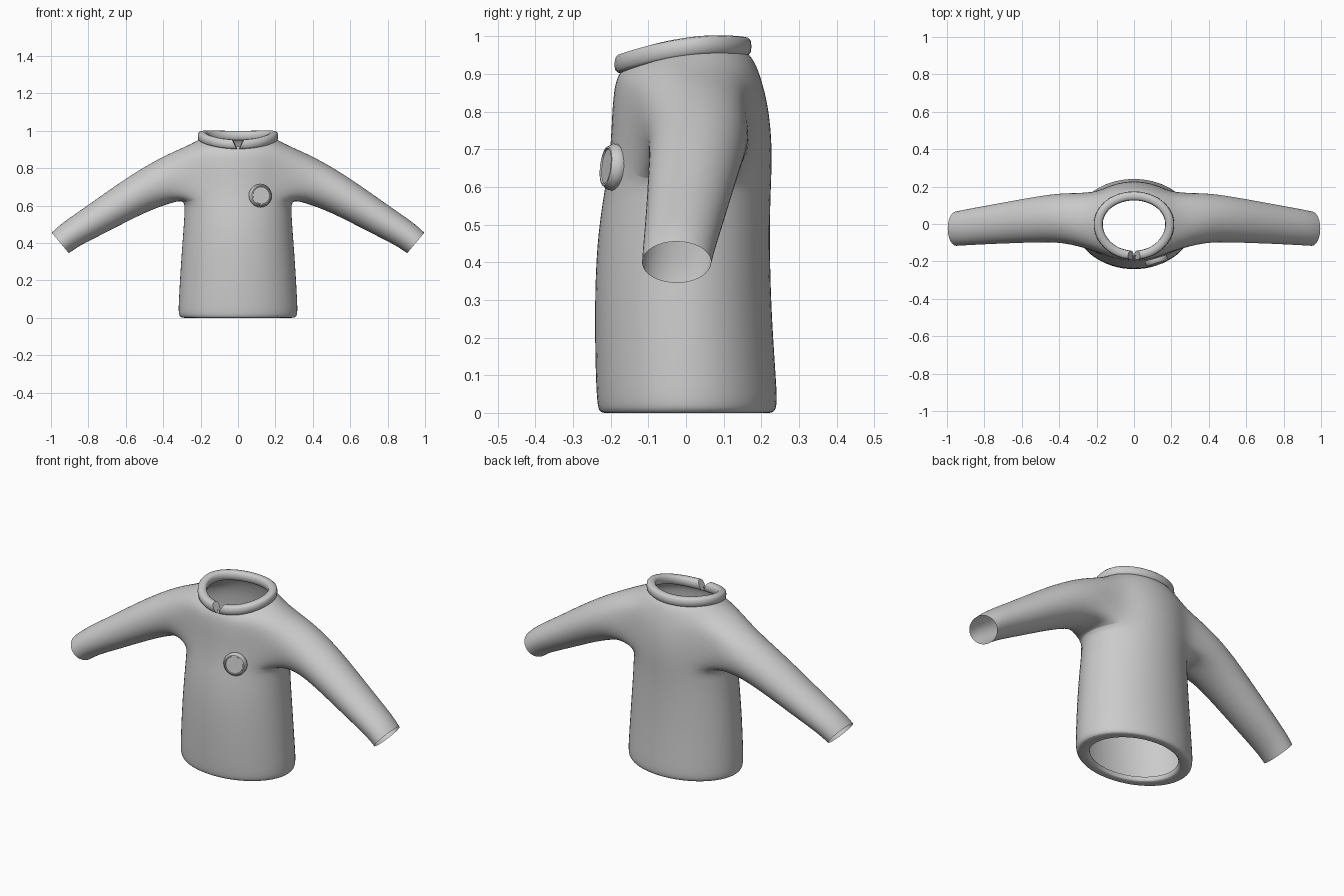
import bpy, bmesh, math
from mathutils import Vector

if "Cube" in bpy.data.objects:
    bpy.data.objects.remove(bpy.data.objects["Cube"])

wool = bpy.data.materials.new("grey wool")
wool.diffuse_color = (0.6, 0.6, 0.6, 1)
wool.use_nodes = True
wool.node_tree.nodes["Principled BSDF"].inputs["Base Color"].default_value = wool.diffuse_color


def finish(name, bm, levels=0, angle=40):
    """Turn a bmesh into a smooth-shaded object."""
    bmesh.ops.recalc_face_normals(bm, faces=bm.faces)
    mesh = bpy.data.meshes.new(name)
    bm.to_mesh(mesh)
    bm.free()
    mesh.materials.append(wool)
    ob = bpy.data.objects.new(name, mesh)
    bpy.context.collection.objects.link(ob)
    if levels:
        ob.modifiers.new("smooth", 'SUBSURF').levels = levels
        ob.modifiers["smooth"].render_levels = levels
    bpy.ops.object.select_all(action='DESELECT')
    ob.select_set(True)
    bpy.context.view_layer.objects.active = ob
    bpy.ops.object.shade_smooth_by_angle(angle=math.radians(angle))
    return ob


def bridge(bm, a, b, closed=True):
    """Quads between two equally long loops of vertices."""
    n = len(a)
    for i in range(n if closed else n - 1):
        j = (i + 1) % n
        bm.faces.new((a[i], a[j], b[j], b[i]))


def oval(t, hx, front, back):
    s = math.sin(t)
    return hx * math.cos(t), s * (back if s > 0 else front)


# Pullover body: rings from the folded hem to the neck
# (height, half width, front depth, back depth, tilt, raise at the sides)
RINGS = [
    (0.025, 0.24, 0.185, 0.185, 0, 0),
    (0.0, 0.245, 0.185, 0.19, 0, 0),
    (0.0, 0.28, 0.21, 0.215, 0, 0),
    (0.0, 0.31, 0.23, 0.235, 0, 0),
    (0.025, 0.319, 0.236, 0.243, 0, 0),
    (0.10, 0.316, 0.24, 0.238, 0, 0),
    (0.28, 0.306, 0.243, 0.226, 0, 0),
    (0.45, 0.293, 0.237, 0.222, 0, 0),
    (0.57, 0.285, 0.220, 0.224, 0, 0),
    (0.63, 0.285, 0.209, 0.227, 0, 0),
    (0.72, 0.29, 0.199, 0.228, 0, 0),
    (0.80, 0.29, 0.196, 0.220, 0, 0.015),
    (0.865, 0.285, 0.190, 0.206, 0.0, 0.05),
    (0.915, 0.215, 0.180, 0.182, 0.022, 0.035),
    (0.938, 0.19, 0.168, 0.155, 0.024, 0.02),
]
N, LOW, HIGH = 16, 9, 12          # columns, armhole bottom and top rings
# (centre, top-bottom half vector, half depth) along the right sleeve
SLEEVE = [
    ((0.38, 0.037, 0.738), (0.038, 0.118), 0.132),
    ((0.545, 0.022, 0.658), (0.055, 0.089), 0.121),
    ((0.745, 0.0, 0.533), (0.056, 0.069), 0.106),
    ((0.90, -0.018, 0.443), (0.050, 0.058), 0.096),
    ((0.95, -0.025, 0.40), (0.046, 0.055), 0.092),
]

bm = bmesh.new()
grid = []
for z, hx, front, back, tilt, lift in RINGS:
    ring = []
    for k in range(N):
        t = 2 * math.pi * k / N
        x, y = oval(t, hx * 1.025, front * 1.025, back * 1.025)
        h = z + tilt * math.sin(t) + lift * math.cos(t) ** 2
        ring.append(bm.verts.new((x, y, h)))
    grid.append(ring)
for r in range(len(grid) - 1):
    for k in range(N):
        side = min(k % 8, 8 - k % 8) + (0 if k % 8 < 4 else -1)
        in_armhole = LOW <= r < HIGH and side < 2
        if not in_armhole:
            m = (k + 1) % N
            bm.faces.new((grid[r][k], grid[r][m], grid[r + 1][m], grid[r + 1][k]))

# Sleeves grow out of the armholes
for sx in (1, -1):
    def col(c):
        return c % N if sx > 0 else (8 - c) % N
    loop = [grid[LOW][col(c)] for c in range(-2, 3)]
    loop += [grid[r][col(2)] for r in range(LOW + 1, HIGH)]
    loop += [grid[HIGH][col(c)] for c in range(2, -3, -1)]
    loop += [grid[r][col(-2)] for r in range(HIGH - 1, LOW, -1)]
    for c, up, depth in SLEEVE:
        ring = []
        for i in range(len(loop)):
            a = -math.pi / 2 + (i - 2) * 2 * math.pi / len(loop)
            s, d = math.sin(a) * 1.03, math.cos(a) * 1.03
            ring.append(bm.verts.new((sx * (c[0] + up[0] * s), c[1] + depth * d,
                                      c[2] + up[1] * s)))
        bridge(bm, loop, ring)
        loop = ring
finish("pullover_body", bm, levels=2, angle=60)

# Collar: rounded band with a notch at the front
bm = bmesh.new()
STEPS, SIDES = 48, 12
loops = []
for i in range(STEPS + 1):
    loop = []
    for k in range(SIDES):
        a = 2 * math.pi * k / SIDES
        c, s = math.cos(a), math.sin(a)
        out = 0.024 * math.copysign(abs(c) ** 0.7, c)
        up = 0.026 * math.copysign(abs(s) ** 0.7, s)
        gap = 0.015 + 0.075 * (s + 1)
        t = -math.pi / 2 + gap + (2 * math.pi - 2 * gap) * i / STEPS
        x, y = oval(t, 0.191 + out, 0.167 + out, 0.150 + out)
        z = 0.950 + 0.023 * math.sin(t) + 0.02 * math.cos(t) ** 2
        loop.append(bm.verts.new((x, y, z + up)))
    loops.append(loop)
for a, b in zip(loops, loops[1:]):
    bridge(bm, a, b)
bm.faces.new(loops[0])
bm.faces.new(loops[-1])
finish("collar", bm, angle=50)

# Round chest badge with a raised rim
bm = bmesh.new()
PROFILE = [(0.052, -0.03), (0.062, -0.012), (0.062, 0.004),
           (0.053, 0.018), (0.048, 0.019), (0.046, 0.015)]
loops = []
for r, h in PROFILE:
    loops.append([bm.verts.new((r * math.cos(2 * math.pi * k / 20),
                                r * math.sin(2 * math.pi * k / 20), h))
                  for k in range(20)])
for a, b in zip(loops, loops[1:]):
    bridge(bm, a, b)
bm.faces.new(loops[0])
bm.faces.new(loops[-1])
badge = finish("chest_badge", bm, angle=35)
badge.location = (0.12, -0.196, 0.653)
badge.rotation_euler = Vector((0.3, -1, 0.12)).to_track_quat('Z', 'Y').to_euler()
